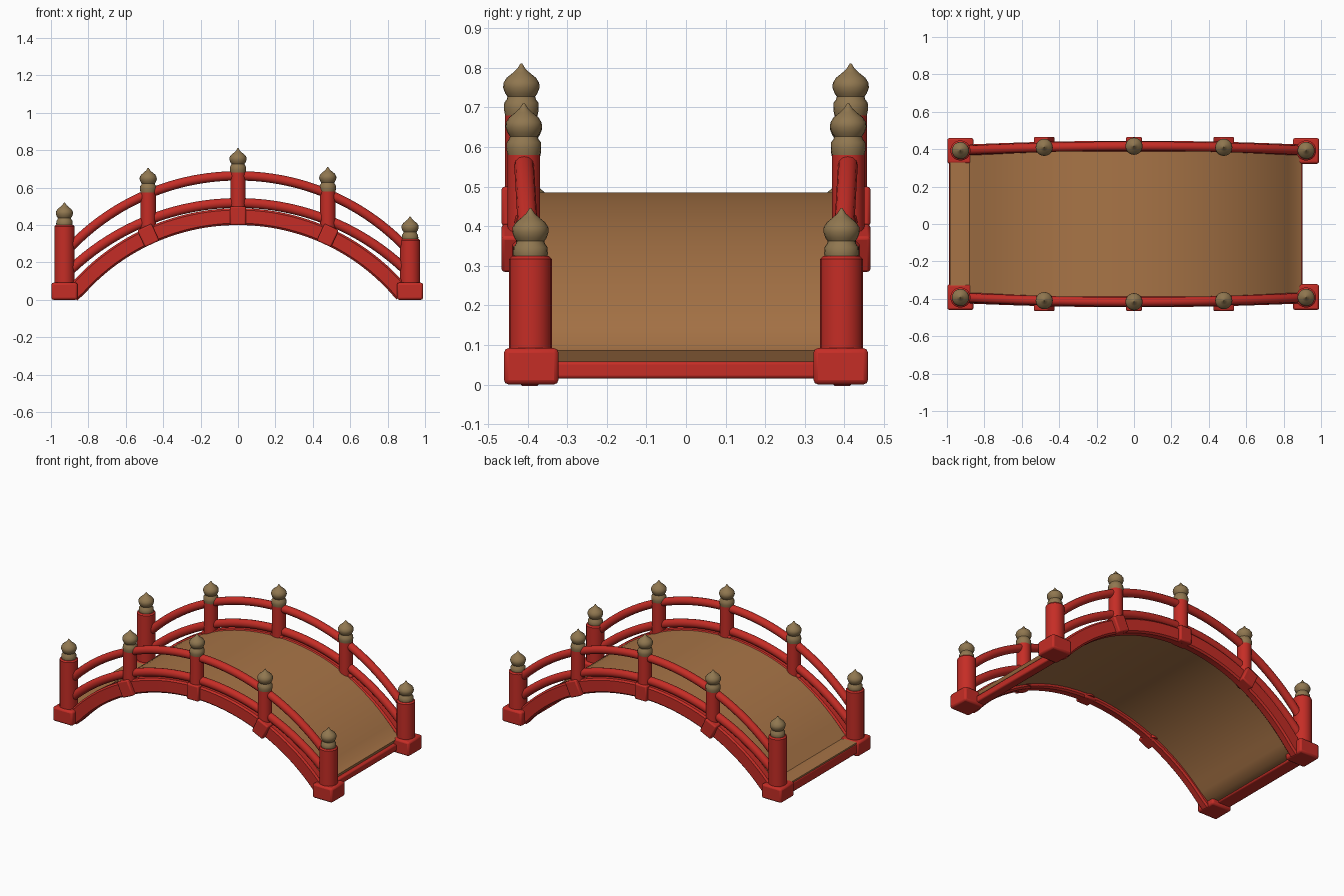
import bpy, bmesh, math
from mathutils import Vector

if "Cube" in bpy.data.objects:
    bpy.data.objects.remove(bpy.data.objects["Cube"])


def material(name, rgb):
    m = bpy.data.materials.new(name)
    m.diffuse_color = (*rgb, 1)
    m.use_nodes = True
    m.node_tree.nodes["Principled BSDF"].inputs["Base Color"].default_value = m.diffuse_color
    return m


RED = material("red lacquer", (0.56, 0.026, 0.019))
WOOD = material("deck wood", (0.39, 0.175, 0.062))
BRONZE = material("aged bronze", (0.28, 0.185, 0.08))


def finish(name, bm, mat, bevel=0):
    bmesh.ops.recalc_face_normals(bm, faces=bm.faces)
    me = bpy.data.meshes.new(name)
    bm.to_mesh(me)
    bm.free()
    ob = bpy.data.objects.new(name, me)
    bpy.context.collection.objects.link(ob)
    me.materials.append(mat)
    if bevel:
        b = ob.modifiers.new("bevel", 'BEVEL')
        b.width, b.segments = bevel, 2
    bpy.ops.object.select_all(action='DESELECT')
    ob.select_set(True)
    bpy.context.view_layer.objects.active = ob
    bpy.ops.object.shade_smooth_by_angle(angle=math.radians(40))
    return ob


def box(name, x, y, z, mat=RED, bevel=0.008, tilt=0):
    """Box from (min, max) pairs, optionally tilted about its centre."""
    bm = bmesh.new()
    bmesh.ops.create_cube(bm, size=1)
    for v in bm.verts:
        v.co = Vector((v.co.x * (x[1] - x[0]), v.co.y * (y[1] - y[0]), v.co.z * (z[1] - z[0])))
    ob = finish(name, bm, mat, bevel)
    ob.location = (sum(x) / 2, sum(y) / 2, sum(z) / 2)
    ob.rotation_euler.y = tilt
    return ob


def lathe(name, profile, at, mat, sides=20):
    """Turned part from (radius, height) points."""
    bm = bmesh.new()
    rings = [[bm.verts.new((at[0] + r * math.cos(2 * math.pi * i / sides),
                            at[1] + r * math.sin(2 * math.pi * i / sides), at[2] + h))
              for i in range(sides)] for r, h in profile]
    for a, b in zip(rings, rings[1:]):
        for i in range(sides):
            j = (i + 1) % sides
            bm.faces.new((a[i], a[j], b[j], b[i]))
    bm.faces.new(rings[0])
    bm.faces.new(rings[-1])
    return finish(name, bm, mat)


def arc_z(x, top, radius, low=0.0):
    return max(low, top - radius + math.sqrt(radius ** 2 - x ** 2))


def side_y(x):
    return 0.416 - 0.027 * x * x


def sweep(name, section, x0, x1, top, radius, mat, side=0, low=0.0, n=48):
    """Sweep a (y, normal) section along the bridge arc."""
    pts = []
    for k in range(n + 1):
        x = x0 + (x1 - x0) * k / n
        pts.append(Vector((x, side * side_y(x), arc_z(x, top, radius, low))))
    bm = bmesh.new()
    rings = []
    for k, p in enumerate(pts):
        t = pts[min(k + 1, n)] - pts[max(k - 1, 0)]
        nrm = Vector((-t.z, 0, t.x)).normalized()
        rings.append([bm.verts.new(p + Vector((0, u, 0)) + nrm * w) for u, w in section])
    m = len(section)
    for a, b in zip(rings, rings[1:]):
        for i in range(m):
            j = (i + 1) % m
            bm.faces.new((a[i], a[j], b[j], b[i]))
    bm.faces.new(rings[0])
    bm.faces.new(rings[-1])
    return finish(name, bm, mat)


def oval(ry, rz, n=12):
    return [(ry * math.cos(2 * math.pi * i / n), rz * math.sin(2 * math.pi * i / n)) for i in range(n)]


def rect(hy, hz, c=0.0):
    if not c:
        return [(-hy, -hz), (hy, -hz), (hy, hz), (-hy, hz)]
    return [(-hy + c, -hz), (hy - c, -hz), (hy, -hz + c), (hy, hz - c),
            (hy - c, hz), (-hy + c, hz), (-hy, hz - c), (-hy, -hz + c)]


FINIAL = [(0.041, -0.01), (0.044, 0.005), (0.043, 0.022), (0.037, 0.03), (0.035, 0.037),
          (0.041, 0.046), (0.046, 0.06), (0.045, 0.072), (0.037, 0.085), (0.022, 0.097),
          (0.011, 0.107), (0.002, 0.121)]


def post(name, x, y, z0, z1, r):
    h = z1 - z0
    lathe(name, [(r, 0), (r, h - 0.008), (r - 0.008, h)], (x, y, z0), RED)
    lathe(name + "_finial", FINIAL, (x, y, z1), BRONZE)


# Arched deck and the threshold beams at its ends
sweep("deck", rect(0.388, 0.03), -0.985, 0.88, 0.455, 1.135, WOOD, low=0.06)
box("left_threshold", (-0.988, -0.90), (-0.36, 0.36), (0.02, 0.082))
box("right_threshold", (0.845, 0.902), (-0.36, 0.36), (0.015, 0.058))

for s, label in ((-1, "front"), (1, "back")):
    # Side beam and the two handrails
    sweep(label + "_side_beam", rect(0.029, 0.045, 0.01), -0.89, 0.88, 0.445, 1.145, RED, s, 0.03)
    sweep(label + "_lower_rail", oval(0.024, 0.026), -0.93, 0.92, 0.518, 1.30, RED, s)
    sweep(label + "_upper_rail", oval(0.025, 0.025), -0.93, 0.92, 0.663, 1.243, RED, s)

    # Middle posts with outer brackets gripping the beam
    for x, top, tag in ((-0.48, 0.585, "left"), (0.0, 0.69, "centre"), (0.48, 0.59, "right")):
        y = s * side_y(x)
        zc = arc_z(x, 0.445, 1.145)
        post(f"{label}_{tag}_post", x, y, zc - 0.03, top, 0.041)
        yy = sorted((s * 0.385, s * 0.466))
        box(f"{label}_{tag}_bracket", (x - 0.042, x + 0.042), yy, (zc - 0.045, zc + 0.055),
            tilt=math.asin(x / 1.145))

    # Thick end posts on square footings
    for x, top, tag in ((-0.928, 0.40, "left"), (0.92, 0.325, "right")):
        post(f"{label}_{tag}_end_post", x, s * 0.393, 0.05, top, 0.054)
        box(f"{label}_{tag}_footing", (x - 0.07, x + 0.07), sorted((s * 0.322, s * 0.46)),
            (0.0, 0.092), bevel=0.012)
